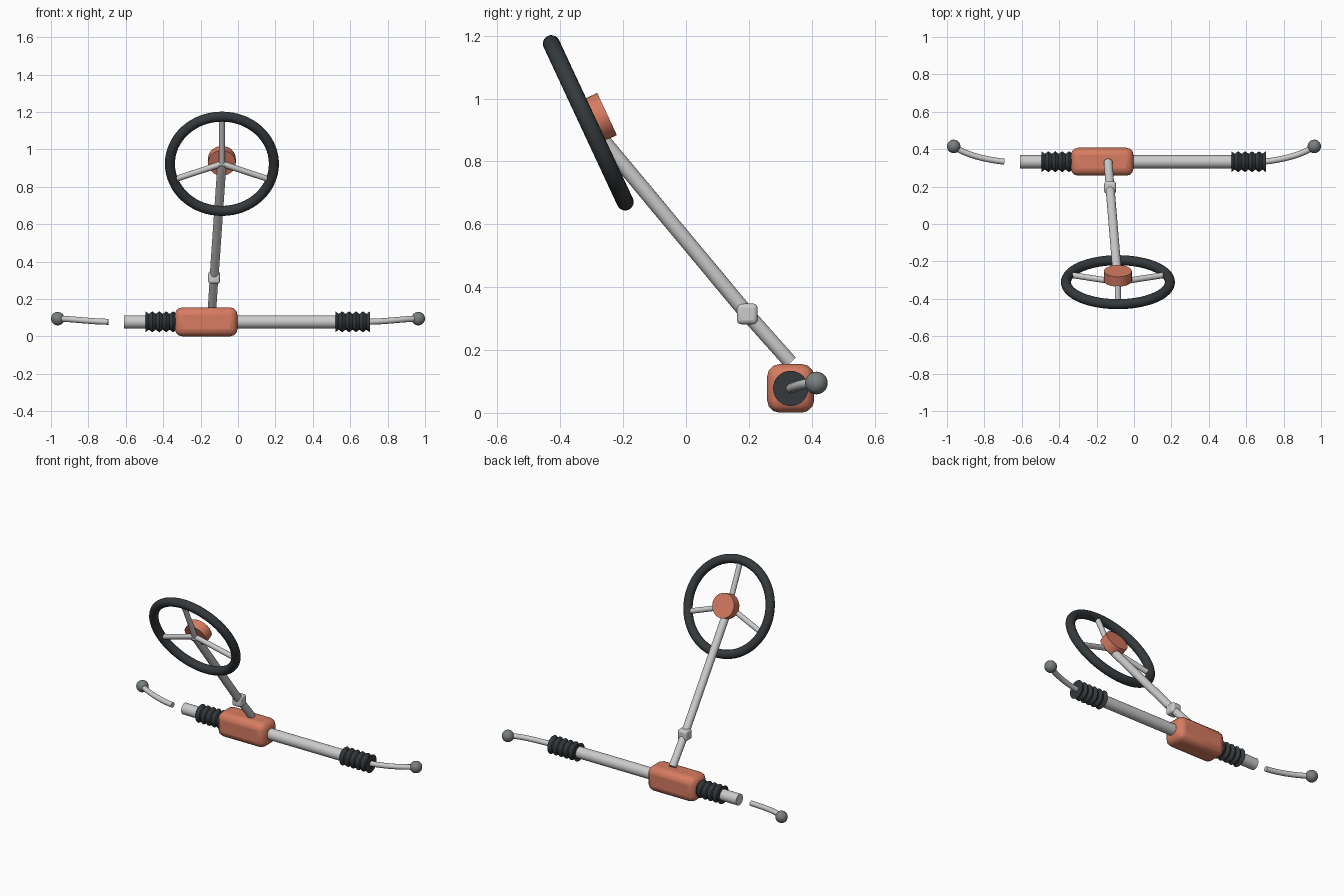
import bpy, bmesh, math
from mathutils import Vector, Matrix

if "Cube" in bpy.data.objects:
    bpy.data.objects.remove(bpy.data.objects["Cube"])


def make_mat(name, rgb):
    m = bpy.data.materials.new(name)
    m.diffuse_color = (*rgb, 1)
    m.use_nodes = True
    m.node_tree.nodes["Principled BSDF"].inputs["Base Color"].default_value = m.diffuse_color
    return m


ORANGE = make_mat("orange_paint", (0.68, 0.20, 0.12))
RUBBER = make_mat("dark_rubber", (0.035, 0.042, 0.046))
STEEL = make_mat("bright_steel", (0.55, 0.58, 0.58))
JOINT = make_mat("dark_steel", (0.19, 0.21, 0.215))


def finish(obj, name, mat, angle=35):
    obj.name = name
    obj.data.materials.clear()
    obj.data.materials.append(mat)
    bpy.ops.object.select_all(action='DESELECT')
    obj.select_set(True)
    bpy.context.view_layer.objects.active = obj
    bpy.ops.object.shade_smooth_by_angle(angle=math.radians(angle))
    return obj


def rod(name, a, b, r, mat, sides=32):
    a, b = Vector(a), Vector(b)
    d = b - a
    bpy.ops.mesh.primitive_cylinder_add(
        vertices=sides, radius=r, depth=d.length, location=(a + b) / 2,
        rotation=d.to_track_quat('Z', 'Y').to_euler())
    return finish(bpy.context.object, name, mat)


def rounded_box(name, loc, size, bevel, mat):
    bpy.ops.mesh.primitive_cube_add(size=1, location=loc)
    o = bpy.context.object
    o.data.transform(Matrix.Diagonal((*size, 1)))
    b = o.modifiers.new("bevel", 'BEVEL')
    b.width, b.segments = bevel, 3
    return finish(o, name, mat)


def bellows(name, x0, x1, r_in, r_out, folds):
    # zigzag profile revolved about the rack axis
    bm = bmesh.new()
    n, sides, rings = folds * 2, 32, []
    for i in range(n + 1):
        r = r_in if i % 2 else r_out
        x = x0 + (x1 - x0) * i / n
        rings.append([bm.verts.new((x, RACK_Y + r * math.cos(t), RACK_Z + r * math.sin(t)))
                      for t in (2 * math.pi * k / sides for k in range(sides))])
    for p, q in zip(rings, rings[1:]):
        for k in range(sides):
            j = (k + 1) % sides
            bm.faces.new((p[k], p[j], q[j], q[k]))
    bm.faces.new(rings[0])
    bm.faces.new(rings[-1])
    bmesh.ops.recalc_face_normals(bm, faces=bm.faces)
    me = bpy.data.meshes.new(name)
    bm.to_mesh(me)
    bm.free()
    o = bpy.data.objects.new(name, me)
    bpy.context.collection.objects.link(o)
    return finish(o, name, RUBBER)


def bent_rod(name, p0, h0, h1, p1, r, mat):
    cu = bpy.data.curves.new(name, 'CURVE')
    cu.dimensions = '3D'
    cu.bevel_depth, cu.bevel_resolution = r, 4
    cu.use_fill_caps = True
    cu.resolution_u = 16
    s = cu.splines.new('BEZIER')
    s.bezier_points.add(1)
    for bp, co, l, rt in ((s.bezier_points[0], p0, p0, h0), (s.bezier_points[1], p1, h1, p1)):
        bp.handle_left_type = bp.handle_right_type = 'FREE'
        bp.co, bp.handle_left, bp.handle_right = co, l, rt
    tmp = bpy.data.objects.new("tmp_curve", cu)
    bpy.context.collection.objects.link(tmp)
    bpy.context.view_layer.update()
    me = bpy.data.meshes.new_from_object(tmp.evaluated_get(bpy.context.evaluated_depsgraph_get()))
    bpy.data.objects.remove(tmp)
    o = bpy.data.objects.new(name, me)
    bpy.context.collection.objects.link(o)
    return finish(o, name, mat)


RACK_Y, RACK_Z = 0.333, 0.078

# rack: tube, gear housing and rubber boots
rod("rack_tube", (-0.61, RACK_Y, RACK_Z), (0.61, RACK_Y, RACK_Z), 0.035, STEEL)
rounded_box("gear_housing", (-0.17, RACK_Y, RACK_Z), (0.335, 0.15, 0.155), 0.04, ORANGE)
bellows("left_boot", -0.495, -0.31, 0.042, 0.056, 5)
bellows("right_boot", 0.52, 0.705, 0.042, 0.056, 5)

# tie rods with ball ends
for side, s in (("left", -1), ("right", 1)):
    bent_rod(side + "_tie_rod", (s * 0.693, RACK_Y, RACK_Z), (s * 0.80, 0.345, 0.080),
             (s * 0.90, 0.37, 0.095), (s * 0.964, 0.415, 0.095), 0.016, STEEL)
    bpy.ops.mesh.primitive_uv_sphere_add(segments=32, ring_count=16, radius=0.036,
                                         location=(s * 0.964, 0.415, 0.095))
    finish(bpy.context.object, side + "_ball_joint", JOINT)

# steering wheel: rim, spokes and hub
centre = Vector((-0.086, -0.311, 0.923))
tilt = math.radians(-65)
rot = Matrix.Rotation(tilt, 3, 'X')
normal = rot @ Vector((0, 0, 1))
bpy.ops.mesh.primitive_torus_add(major_radius=0.278, minor_radius=0.027, major_segments=64,
                                 minor_segments=20, location=centre, rotation=(tilt, 0, 0))
finish(bpy.context.object, "wheel_rim", RUBBER, 60)
for i, deg in enumerate((90, 200, 340)):
    t = math.radians(deg)
    tip = centre + rot @ Vector((math.cos(t), -math.sin(t), 0)) * 0.262
    rod(f"wheel_spoke_{i + 1}", centre, tip, 0.016, STEEL, 20)
rod("wheel_hub", centre + normal * 0.008, centre + normal * 0.066, 0.074, ORANGE, 40)

# column: upper shaft, universal joint, lower shaft
joint = Vector((-0.128, 0.195, 0.315))
rod("upper_shaft", centre, joint, 0.024, STEEL)
rounded_box("universal_joint", joint, (0.064, 0.066, 0.066), 0.014, STEEL)
rod("lower_shaft", joint, (-0.138, 0.332, 0.161), 0.023, STEEL)
